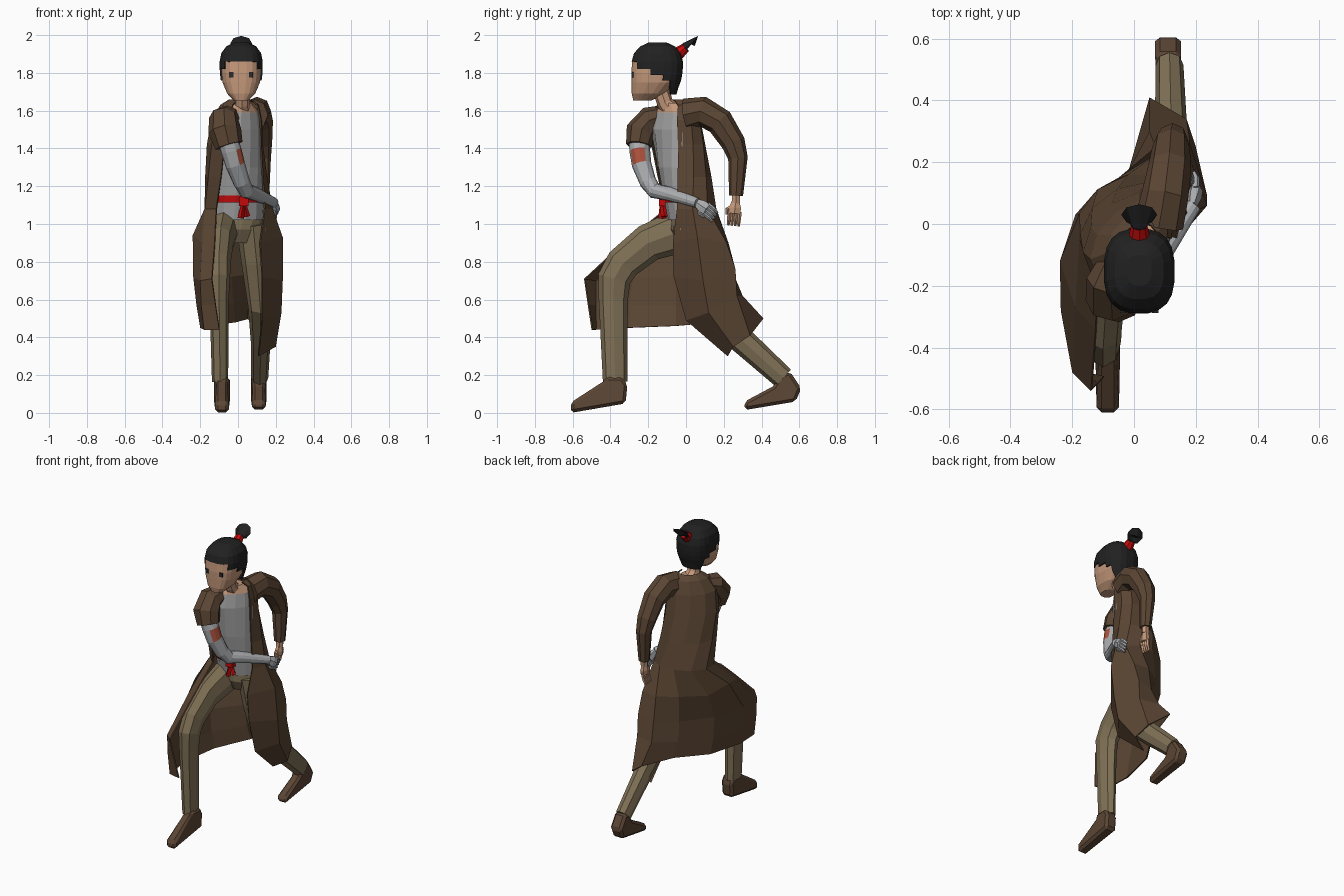
import bpy, bmesh, math
from mathutils import Vector as V

if "Cube" in bpy.data.objects:
    bpy.data.objects.remove(bpy.data.objects["Cube"])


def mat(name, r, g, b):
    m = bpy.data.materials.new(name)
    lin = [((c / 255 + 0.055) / 1.055) ** 2.4 for c in (r, g, b)]
    m.diffuse_color = (*lin, 1)
    m.use_nodes = True
    m.node_tree.nodes["Principled BSDF"].inputs["Base Color"].default_value = m.diffuse_color
    return m


COAT = mat("coat brown", 90, 69, 51)
TROUSER = mat("trouser khaki", 128, 113, 86)
BOOT = mat("boot brown", 92, 70, 53)
SKIN = mat("skin", 196, 152, 122)
HAIR = mat("hair black", 33, 33, 34)
RED = mat("sash red", 195, 10, 10)
SHIRT = mat("shirt grey", 164, 164, 165)
METAL = mat("metal arm grey", 170, 172, 175)
PATCH = mat("patch rust", 172, 82, 60)
EYE = mat("eye dark", 45, 42, 42)


def build(name, verts, faces, *mats, closed=True):
    me = bpy.data.meshes.new(name)
    me.from_pydata([tuple(v) for v in verts], [], faces)
    if closed:
        bm = bmesh.new()
        bm.from_mesh(me)
        bmesh.ops.recalc_face_normals(bm, faces=bm.faces)
        bm.to_mesh(me)
        bm.free()
    for m in mats:
        me.materials.append(m)
    ob = bpy.data.objects.new(name, me)
    bpy.context.collection.objects.link(ob)
    return ob


def skin_rings(name, rings, *mats):
    """Closed skin over rings of equal point count."""
    n = len(rings[0])
    faces = [(i * n + j, i * n + (j + 1) % n, (i + 1) * n + (j + 1) % n, (i + 1) * n + j)
             for i in range(len(rings) - 1) for j in range(n)]
    faces += [tuple(range(n)), tuple(range((len(rings) - 1) * n, len(rings) * n))]
    return build(name, [v for r in rings for v in r], faces, *mats)


def oval(cx, cy, z, rx, ry, rot=0, angles=None, n=14, p=2.0):
    """Horizontal (super)ellipse, or an arc of it, turned by rot degrees."""
    angles = angles or [360 * (k + 0.5) / n for k in range(n)]
    c0, s0 = math.cos(math.radians(rot)), math.sin(math.radians(rot))
    out = []
    for a in angles:
        c, s = math.cos(math.radians(a)), math.sin(math.radians(a))
        x = rx * math.copysign(abs(c) ** (2 / p), c)
        y = ry * math.copysign(abs(s) ** (2 / p), s)
        out.append(V((cx + x * c0 - y * s0, cy + x * s0 + y * c0, z)))
    return out


def tube(name, pts, *mats, n=8, sx=1.0):
    """Limb along points (x, y, z, radius); sx flattens it sideways."""
    P = [V(p[:3]) for p in pts]
    rings = []
    for i, p in enumerate(P):
        t = V()
        if i:
            t += (p - P[i - 1]).normalized()
        if i < len(P) - 1:
            t += (P[i + 1] - p).normalized()
        t.normalize()
        u = (V((1, 0, 0)) - t * t.x).normalized()
        w = t.cross(u)
        r = pts[i][3]
        rings.append([p + u * (r * sx * math.cos(2 * math.pi * k / n))
                      + w * (r * math.sin(2 * math.pi * k / n)) for k in range(n)])
    return skin_rings(name, rings, *mats)


def box(name, c, size, m):
    v = [(c[0] + a * size[0] / 2, c[1] + b * size[1] / 2, c[2] + d * size[2] / 2)
         for a in (-1, 1) for b in (-1, 1) for d in (-1, 1)]
    return build(name, v, [(0, 1, 3, 2), (4, 5, 7, 6), (0, 1, 5, 4),
                           (2, 3, 7, 6), (0, 2, 6, 4), (1, 3, 7, 5)], m)


def hand(name, wrist, d, side, m):
    """Palm, four fingers spread along side, and a thumb."""
    w, d, side = V(wrist), V(d).normalized(), V(side).normalized()
    k = w + d * 0.065
    tube(name + "_palm", [(*w, 0.024), (*(w + d * 0.035), 0.037), (*k, 0.034)], m, n=6, sx=0.65)
    for i in range(4):
        o = side * (i - 1.5) * 0.018
        e = k + o + d * 0.03 + V((-0.008, 0, -0.004))
        tube(f"{name}_finger_{i + 1}", [(*(k + o - d * 0.01), 0.011), (*e, 0.01),
             (*(e + d * 0.022 + V((-0.012, 0, -0.008))), 0.007)], m, n=5)
    tube(name + "_thumb", [(*(w + d * 0.02), 0.012), (*(w + d * 0.045 - side * 0.04), 0.011),
                           (*(w + d * 0.075 - side * 0.04), 0.007)], m, n=5)


# --- torso: shirt with bare neckline, sash, hips
body = [(0, .03, 1.02, .145, .12, 20), (0, 0, 1.15, .14, .115, 25), (0, -.03, 1.3, .14, .11, 35),
        (0, -.06, 1.5, .15, .095, 45), (.01, -.06, 1.59, .13, .075, 45), (.015, -.07, 1.64, .06, .05, 45)]
shirt = skin_rings("shirt", [oval(*b) for b in body], SHIRT, SKIN)
for f in shirt.data.polygons:
    f.material_index = int(f.center.z > 1.6)
skin_rings("sash", [oval(0, .005, 1.115, .148, .123, 24), oval(0, 0, 1.15, .147, .122, 25)], RED)
box("sash_knot", (.03, -.125, 1.12), (.05, .035, .05), RED)
tube("sash_tail_1", [(.03, -.125, 1.12, .012), (.015, -.125, 1.03, .022)], RED, n=4, sx=.8)
tube("sash_tail_2", [(.03, -.125, 1.12, .012), (.05, -.115, 1.04, .018)], RED, n=4, sx=.8)
skin_rings("hips", [oval(0, .03, 1.05, .13, .11, 15), oval(0, .03, .97, .13, .11, 8),
                    oval(.01, .03, .9, .08, .07)], TROUSER)

# --- legs and boots
tube("front_leg", [(-.07, .02, .98, .12), (-.09, -.2, .9, .1), (-.1, -.335, .79, .092), (-.1, -.38, .71, .088),
                   (-.1, -.385, .6, .077), (-.095, -.375, .165, .065)], TROUSER, sx=.66)
tube("back_leg", [(.08, .05, 1.0, .12), (.1, .07, .8, .11), (.12, .11, .57, .09),
                  (.12, .3, .38, .07), (.115, .515, .185, .06)], TROUSER, sx=.75)


def boot(name, x, prof):
    c = sum(p[0] for p in prof) / len(prof)
    n = len(prof)
    v = [(x + s * (.036 if p[0] < c else .042), p[0], p[1]) for s in (-1, 1) for p in prof]
    f = [tuple(range(n)), tuple(range(n, 2 * n))]
    f += [(i, (i + 1) % n, n + (i + 1) % n, n + i) for i in range(n)]
    b = build(name, v, f, BOOT).modifiers.new("round", 'BEVEL')
    b.width, b.segments = .016, 1


boot("front_boot", -.085, [(-.61, 0), (-.61, .055), (-.44, .165), (-.42, .19), (-.34, .19), (-.31, .15), (-.32, .05)])
boot("back_boot", .11, [(.31, .015), (.31, .06), (.46, .14), (.5, .2), (.55, .22), (.61, .13), (.58, .06)])

# --- coat: arcs over the torso, then a hand-placed flaring skirt
arc = [216 - 270 * k / 8 for k in range(9)]
rows = [oval(*r, angles=arc) for r in (
    (.015, -.06, 1.66, .07, .055, 45), (.01, -.05, 1.63, .125, .078, 45), (-.005, -.055, 1.55, .162, .105, 45),
    (-.015, -.04, 1.42, .172, .117, 42), (-.01, -.01, 1.25, .177, .13, 32), (0, .02, 1.08, .19, .14, 20))]
rows += [
    [(-.125, -.34, .895), (-.19, -.27, .9), (-.24, -.12, .94), (-.19, .03, .9), (-.05, .15, .9),
     (.07, .225, .9), (.18, .215, .9), (.237, .06, .93), (.12, -.07, .9)],
    [(-.14, -.54, .71), (-.2, -.48, .7), (-.237, -.28, .72), (-.18, -.05, .72), (-.04, .13, .72),
     (.07, .25, .74), (.18, .262, .76), (.237, .09, .7), (.13, -.065, .72)],
    [(-.12, -.52, .57), (-.195, -.48, .57), (-.22, -.3, .57), (-.17, -.05, .57), (-.03, .13, .58),
     (.05, .3, .62), (.18, .27, .62), (.23, .12, .53), (.13, 0, .49)],
    [(-.1, -.5, .44), (-.18, -.48, .44), (-.2, -.3, .45), (-.15, -.05, .46), (-.02, .16, .48),
     (.05, .41, .5), (.17, .34, .41), (.2, .25, .35), (.11, .22, .3)]]
coat = build("coat", [v for r in rows for v in r],
             [(i * 9 + j, i * 9 + j + 1, i * 9 + j + 10, i * 9 + j + 9)
              for i in range(len(rows) - 1) for j in range(8)], COAT, closed=False)
coat.modifiers.new("cloth", 'SOLIDIFY').thickness = .008

# --- sleeves and arms
tube("left_sleeve", [(.08, .0, 1.58, .085), (.1, .09, 1.595, .08), (.115, .18, 1.54, .074),
                     (.12, .25, 1.43, .064), (.125, .275, 1.35, .052), (.13, .265, 1.15, .037)], COAT, sx=.95)
tube("right_sleeve", [(-.05, -.12, 1.575, .055), (-.075, -.185, 1.555, .072), (-.07, -.24, 1.49, .08),
                      (-.048, -.25, 1.415, .068)], COAT, sx=1.1)
arm = tube("metal_arm", [(-.055, -.25, 1.45, .052), (-.036, -.245, 1.39, .055), (-.015, -.235, 1.315, .052),
                         (.02, -.2, 1.22, .045), (.045, -.165, 1.175, .042), (.09, -.09, 1.16, .037),
                         (.192, .06, 1.112, .026)], METAL, PATCH, n=12)
for f in arm.data.polygons:
    if 1.32 < f.center.z < 1.4 and f.normal.dot(V((.93, -.37, 0))) > .75:
        f.material_index = 1
tube("left_wrist", [(.13, .267, 1.2, .026), (.13, .264, 1.11, .024)], SKIN, n=6)
hand("left_hand", (.13, .263, 1.12), (0, -.1, -1), (0, 1, -.1), SKIN)
hand("metal_hand", (.188, .058, 1.113), (.2, .8, -.55), (.1, .5, .8), METAL)

# --- neck, head, eyes, hair
tube("neck", [(.02, -.06, 1.58, .055), (.02, -.11, 1.64, .043), (.02, -.14, 1.73, .045)], SKIN)
HX, SQ = .017, 2.7
head = [(-.23, 1.655, .04, .05), (-.2, 1.69, .075, .088), (-.17, 1.75, .1, .12),
        (-.165, 1.8, .106, .126), (-.16, 1.86, .106, .126), (-.155, 1.92, .08, .1)]
skin_rings("head", [oval(HX, y, z, a, b, n=20, p=SQ) for y, z, a, b in head], SKIN)
for s in (-1, 1):
    y = -.165 - .126 * (1 - (.052 / .106) ** SQ) ** (1 / SQ)
    box("right_eye" if s < 0 else "left_eye", (HX + s * .052, y + .001, 1.79), (.022, .009, .028), EYE)

cap = [(-.12, 1.685, .075, .07), (-.14, 1.72, .095, .1), (-.155, 1.76, .109, .13), (-.154, 1.79, .113, .135),
       (-.153, 1.82, .115, .137), (-.152, 1.86, .115, .137), (-.152, 1.905, .106, .124),
       (-.15, 1.94, .08, .093), (-.15, 1.96, .04, .05)]
hair = skin_rings("hair", [oval(HX, y, z, a, b, n=20, p=SQ) for y, z, a, b in cap], HAIR)
bm = bmesh.new()
bm.from_mesh(hair.data)
gone = []
for f in bm.faces:  # open the cap over the face, hairline falling toward the back
    c = f.calc_center_median()
    if c.y < -.08 and c.z < 1.865 - .55 * (c.y + .29):
        gone.append(f)
bmesh.ops.delete(bm, geom=gone, context='FACES')
bm.to_mesh(hair.data)
bm.free()
hair.modifiers.new("thickness", 'SOLIDIFY').thickness = .01
tube("hair_tie", [(HX, -.07, 1.88, .042), (HX, -.005, 1.932, .026)], RED)
tube("topknot", [(HX, -.015, 1.922, .02), (HX, .0, 1.936, .027), (HX, .03, 1.955, .053),
                 (HX, .028, 1.95, .02)], HAIR, n=8, sx=1.1)
